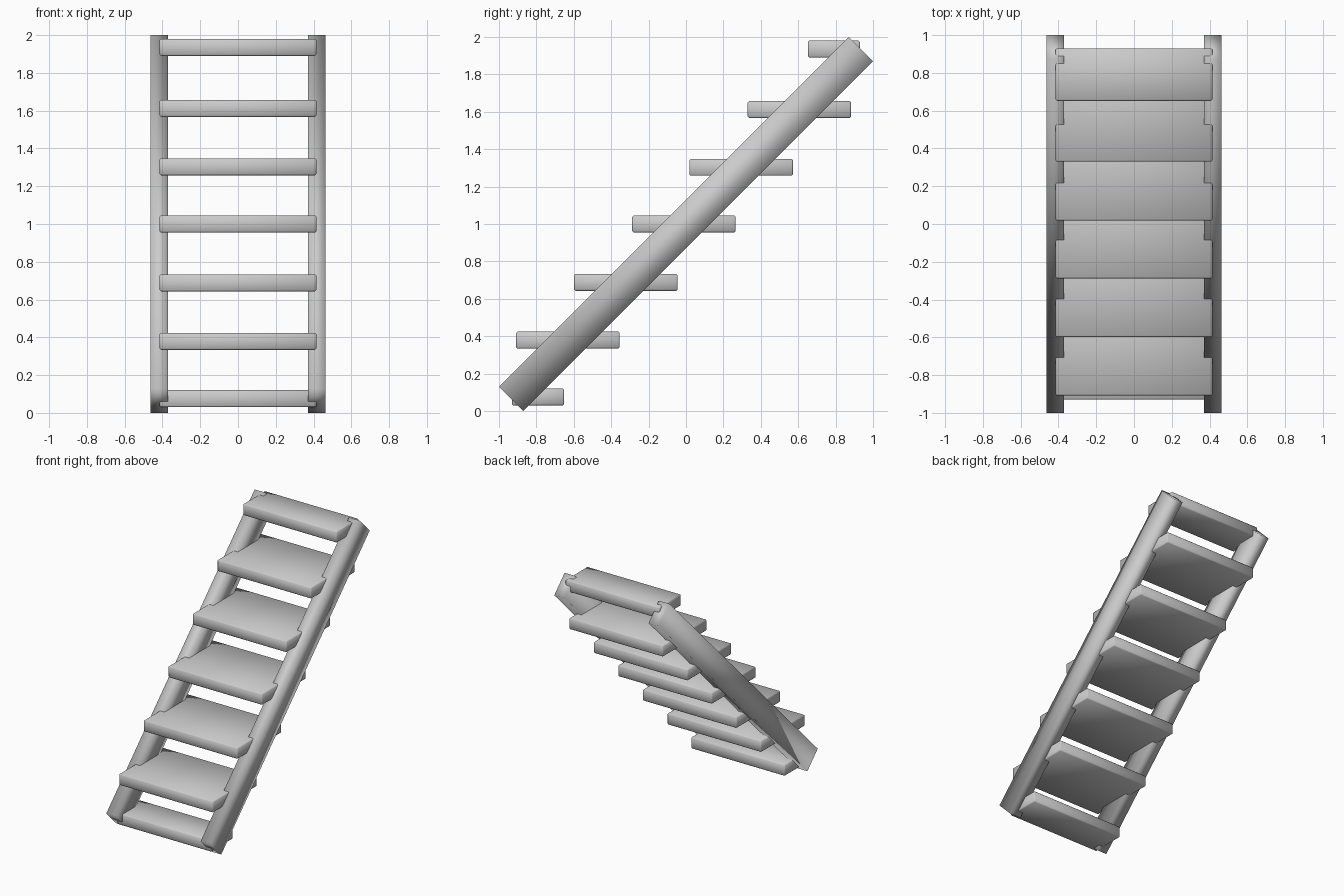
import bpy, bmesh

if "Cube" in bpy.data.objects:
    bpy.data.objects.remove(bpy.data.objects["Cube"])


def add_object(name, bm, bevel=0.0):
    bmesh.ops.recalc_face_normals(bm, faces=bm.faces)
    for f in bm.faces:
        f.smooth = True
    mesh = bpy.data.meshes.new(name)
    bm.to_mesh(mesh)
    bm.free()
    obj = bpy.data.objects.new(name, mesh)
    bpy.context.collection.objects.link(obj)
    if bevel:
        mod = obj.modifiers.new("edge_bevel", 'BEVEL')
        mod.width = bevel
        mod.segments = 1
    return obj


def extruded(name, profile, x0, x1, bevel=0.0):
    """Extrude a (y, z) profile from x0 to x1."""
    bm = bmesh.new()
    face = bm.faces.new([bm.verts.new((x0, y, z)) for y, z in profile])
    res = bmesh.ops.extrude_face_region(bm, geom=[face])
    verts = [v for v in res["geom"] if isinstance(v, bmesh.types.BMVert)]
    bmesh.ops.translate(bm, verts=verts, vec=(x1 - x0, 0, 0))
    return add_object(name, bm, bevel)


# Two sloping side rails
rail = [(-1.0, 0.13), (-0.87, 0.0), (1.0, 1.87), (0.87, 2.0)]
for side, name in ((-1, "left_rail"), (1, "right_rail")):
    extruded(name, rail, side * 0.37, side * 0.462)

# Treads let into the rails: (front y, back y, middle z); end treads are shorter
treads = [(-0.93, -0.652, 0.075), (-0.908, -0.355, 0.379), (-0.598, -0.045, 0.688),
          (-0.288, 0.265, 1.0), (0.018, 0.572, 1.303), (0.33, 0.882, 1.612),
          (0.652, 0.93, 1.935)]
for i, (y0, y1, z) in enumerate(treads, 1):
    h = 0.045
    extruded(f"tread_{i}", [(y0, z - h), (y1, z - h), (y1, z + h), (y0, z + h)],
             -0.415, 0.415, 0.007)
